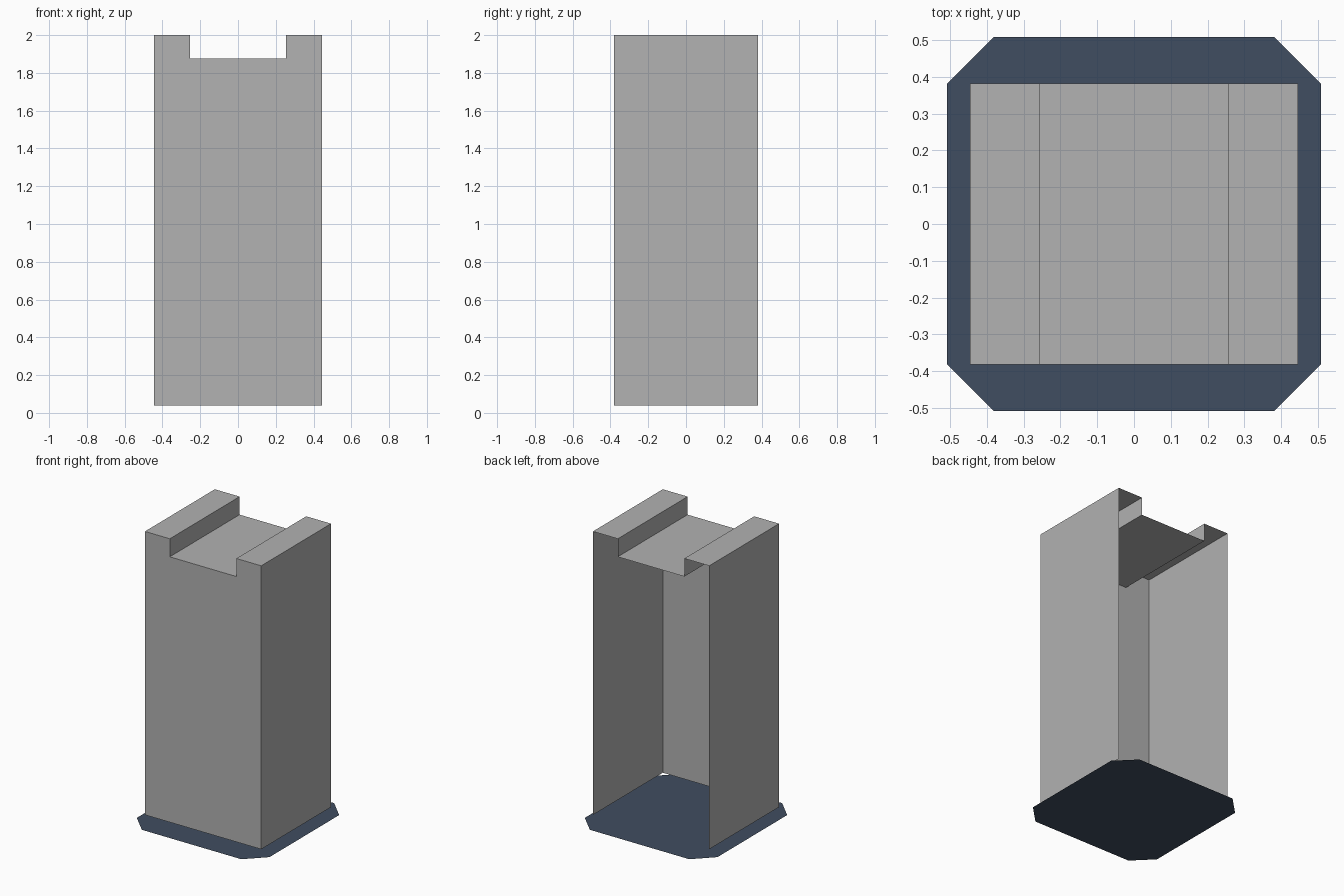
import bpy, bmesh
from mathutils import Vector

cube = bpy.data.objects.get("Cube")
if cube:
    bpy.data.objects.remove(cube, do_unlink=True)


def material(name, rgb):
    mat = bpy.data.materials.new(name)
    mat.use_nodes = True
    mat.diffuse_color = (*rgb, 1)
    mat.node_tree.nodes["Principled BSDF"].inputs["Base Color"].default_value = (*rgb, 1)
    return mat


def make_object(name, bm, mat):
    mesh = bpy.data.meshes.new(name)
    bm.to_mesh(mesh)
    bm.free()
    mesh.materials.append(mat)
    obj = bpy.data.objects.new(name, mesh)
    bpy.context.collection.objects.link(obj)
    return obj


grey = material("light grey", (0.445, 0.445, 0.445))
navy = material("slate blue", (0.051, 0.074, 0.119))

# Tower shell: front panel, side walls and notched top, open at back and bottom
half_width, half_depth = 0.445, 0.382
notch, bottom, ledge, top = 0.255, 0.038, 1.875, 2.0
right_half = [(half_width, bottom), (half_width, top), (notch, top), (notch, ledge)]
profile = right_half + [(-x, z) for x, z in reversed(right_half)]

bm = bmesh.new()
front = [bm.verts.new((x, -half_depth, z)) for x, z in profile]
back = [bm.verts.new((x, half_depth, z)) for x, z in profile]
bm.faces.new(front)
for i in range(len(profile) - 1):
    bm.faces.new((front[i + 1], front[i], back[i], back[i + 1]))
bm.normal_update()
if bm.faces[:][0].normal.dot(Vector((0, -1, 0))) < 0:
    bmesh.ops.reverse_faces(bm, faces=bm.faces[:])
make_object("tower_shell", bm, grey)

# Flat floor sheet with clipped corners
edge, clip = 0.508, 0.381
corners = []
for sx, sy in ((1, 1), (-1, 1), (-1, -1), (1, -1)):
    pair = [(sx * edge, sy * clip), (sx * clip, sy * edge)]
    corners += pair if sx * sy > 0 else pair[::-1]
bm = bmesh.new()
bm.faces.new([bm.verts.new((x, y, 0)) for x, y in corners])
make_object("floor_sheet", bm, navy)
